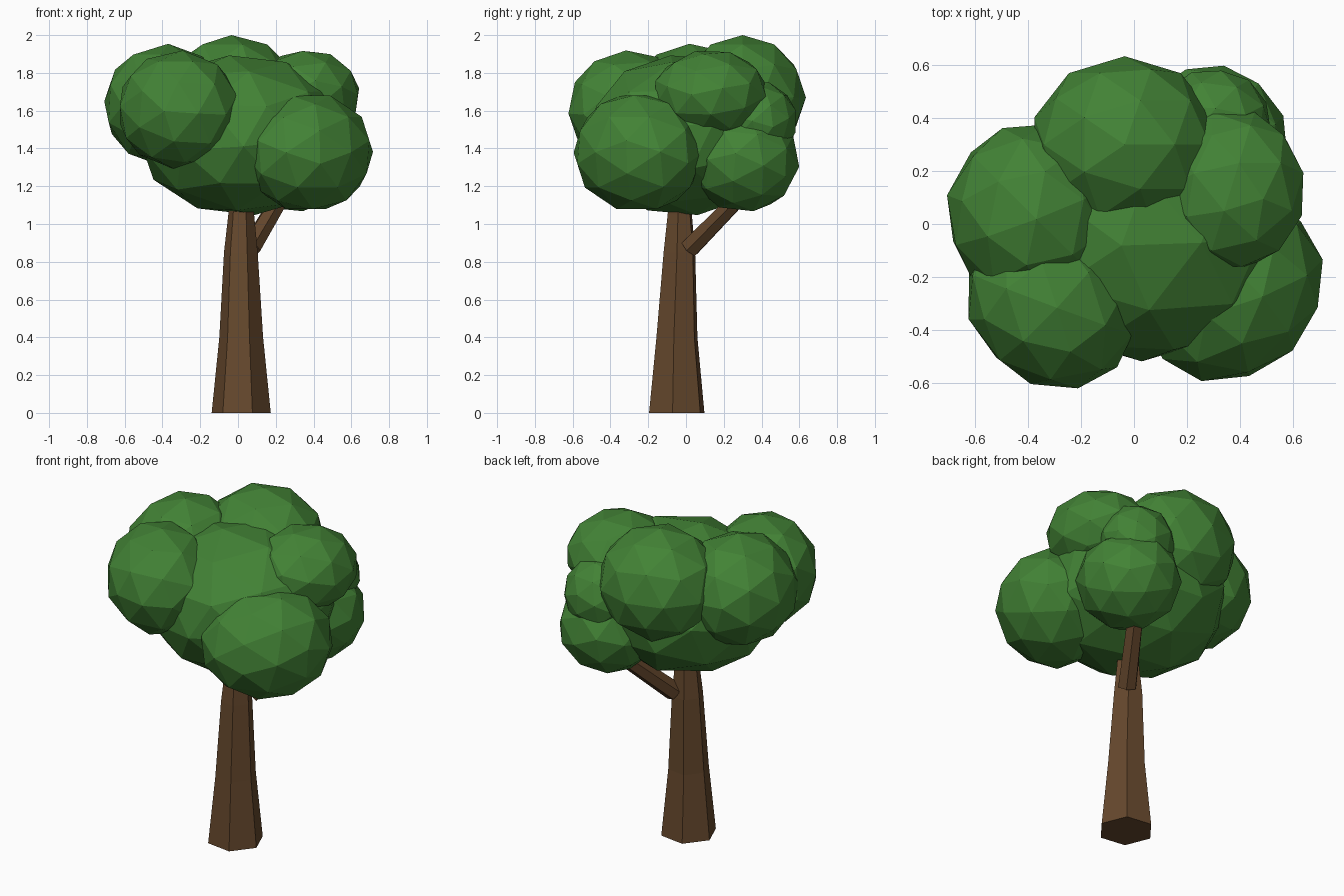
import bpy
import bmesh
import math
from mathutils import Vector, Matrix, Euler

default = bpy.data.objects.get("Cube")
if default:
    bpy.data.objects.remove(default, do_unlink=True)


def make_material(name, colour):
    mat = bpy.data.materials.new(name)
    mat.use_nodes = True
    mat.diffuse_color = (*colour, 1)
    bsdf = mat.node_tree.nodes["Principled BSDF"]
    bsdf.inputs["Base Color"].default_value = (*colour, 1)
    bsdf.inputs["Roughness"].default_value = 0.9
    return mat


leaf_green = make_material("leaf green", (0.055, 0.225, 0.036))
bark_brown = make_material("bark brown", (0.132, 0.065, 0.026))


def finish(name, bm, mat):
    bmesh.ops.recalc_face_normals(bm, faces=bm.faces)
    mesh = bpy.data.meshes.new(name)
    bm.to_mesh(mesh)
    bm.free()
    mesh.materials.append(mat)
    obj = bpy.data.objects.new(name, mesh)
    bpy.context.collection.objects.link(obj)
    return obj


def limb(name, rings, sides, turn, tilt):
    """Tapered faceted limb through (centre, radius) rings, capped at both ends."""
    bm = bmesh.new()
    loops = []
    for centre, radius in rings:
        loop = []
        for i in range(sides):
            a = math.radians(turn) + math.tau * i / sides
            offset = Vector((math.cos(a), math.sin(a), 0)) * radius
            loop.append(bm.verts.new(Vector(centre) + tilt @ offset))
        loops.append(loop)
    for low, high in zip(loops, loops[1:]):
        for i in range(sides):
            j = (i + 1) % sides
            bm.faces.new((low[i], low[j], high[j], high[i]))
    bm.faces.new(loops[0])
    bm.faces.new(loops[-1])
    return finish(name, bm, bark_brown)


def leaf_clump(name, centre, radii, turn, yaw=0):
    """Faceted ball of leaves: facets turned, then squashed, then yawed about z."""
    bm = bmesh.new()
    bmesh.ops.create_icosphere(bm, subdivisions=2, radius=1)
    spin = Euler([math.radians(t) for t in turn]).to_matrix().to_4x4()
    heading = Matrix.Rotation(math.radians(yaw), 4, "Z")
    bm.transform(Matrix.Translation(centre) @ heading @ Matrix.Diagonal((*radii, 1)) @ spin)
    return finish(name, bm, leaf_green)


# Six-sided trunk, flared towards the ground
limb("trunk", [((0.017, -0.049, 0), 0.158),
               ((0.017, -0.048, 0.4), 0.117),
               ((0.015, -0.035, 0.85), 0.09),
               ((0.017, -0.033, 1.05), 0.069),
               ((0.02, -0.03, 1.25), 0.06)], 6, -8, Matrix.Identity(3))

# Side branch reaching into the low back clump
start, end = Vector((0.066, 0.02, 0.872)), Vector((0.25, 0.32, 1.18))
limb("branch", [(start, 0.056), (end, 0.047)], 6, 20,
     (end - start).to_track_quat("Z", "Y").to_matrix())

# Crown of overlapping leaf clumps
leaf_clump("crown_core", (0.02, -0.01, 1.47), (0.56, 0.515, 0.43), (8, -7, 0))
leaf_clump("clump_front_high", (-0.315, -0.30, 1.605), (0.35, 0.305, 0.315), (20, 30, 10), -45)
leaf_clump("clump_side_high", (-0.385, 0.04, 1.63), (0.33, 0.345, 0.325), (-15, 25, 40))
leaf_clump("clump_back_top", (-0.035, 0.30, 1.67), (0.36, 0.335, 0.33), (0, 0, 0))
leaf_clump("clump_side_top", (0.365, 0.13, 1.685), (0.285, 0.31, 0.24), (25, 10, 55))
leaf_clump("clump_front_low", (0.37, -0.25, 1.38), (0.375, 0.325, 0.322), (0, 37, 0), 45)
leaf_clump("clump_back_low", (0.295, 0.305, 1.335), (0.29, 0.30, 0.275), (30, 15, 5))
leaf_clump("clump_back_middle", (0.30, 0.38, 1.545), (0.22, 0.21, 0.215), (5, 35, 25))
